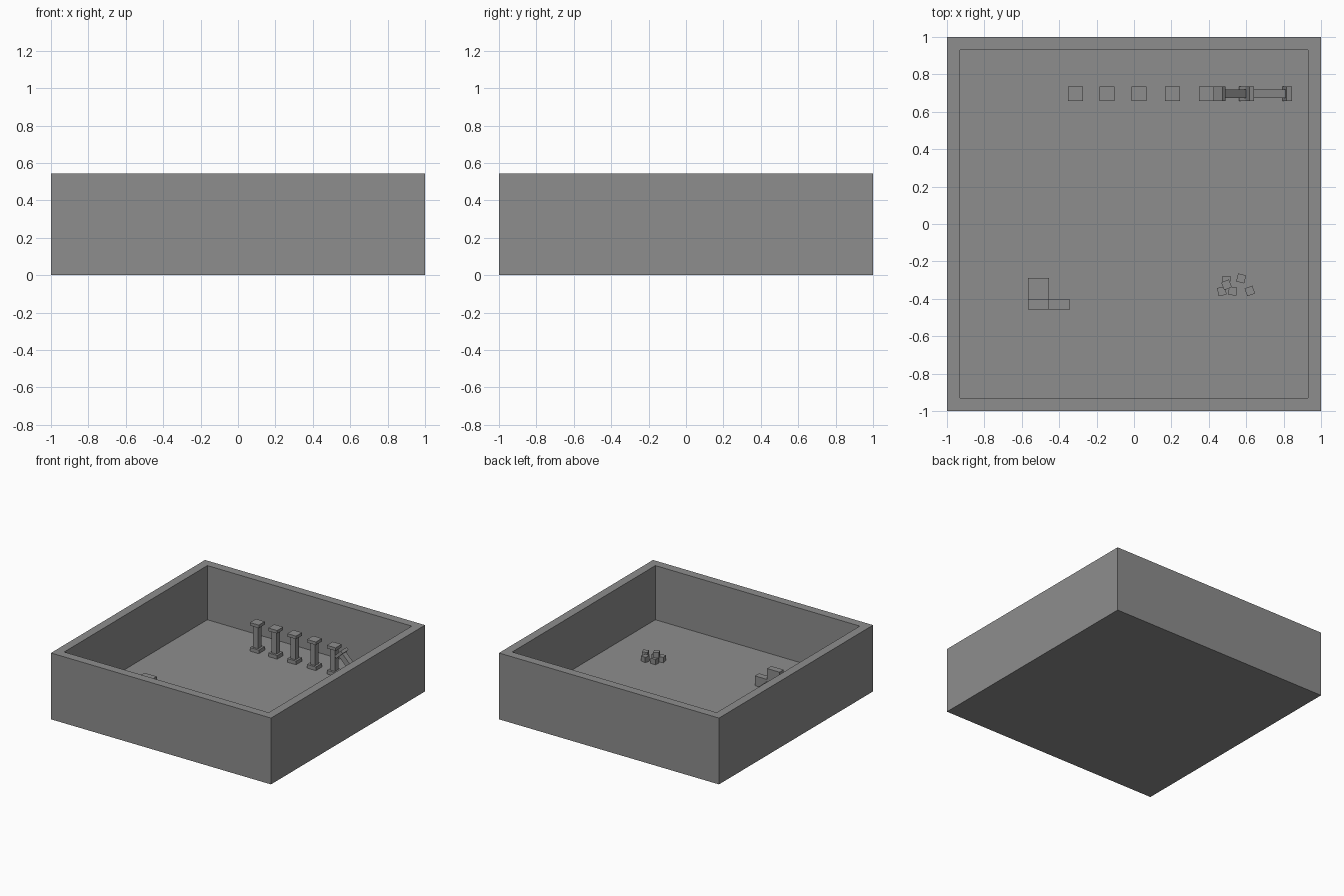
import bpy, bmesh, math
from mathutils import Matrix

if "Cube" in bpy.data.objects:
    bpy.data.objects.remove(bpy.data.objects["Cube"])

stone = bpy.data.materials.new("stone_grey")
stone.diffuse_color = (0.27, 0.27, 0.27, 1)
stone.use_nodes = True
stone.node_tree.nodes["Principled BSDF"].inputs["Base Color"].default_value = stone.diffuse_color

FLOOR = 0.10


def finish(name, bm, matrix=Matrix.Identity(4)):
    mesh = bpy.data.meshes.new(name)
    bmesh.ops.recalc_face_normals(bm, faces=bm.faces)
    bm.to_mesh(mesh)
    bm.free()
    mesh.materials.append(stone)
    ob = bpy.data.objects.new(name, mesh)
    ob.matrix_world = matrix
    bpy.context.collection.objects.link(ob)
    return ob


def add_box(bm, x0, x1, y0, y1, z0, z1):
    m = Matrix.Translation(((x0 + x1) / 2, (y0 + y1) / 2, (z0 + z1) / 2)) \
        @ Matrix.Diagonal((x1 - x0, y1 - y0, z1 - z0, 1))
    return bmesh.ops.create_cube(bm, size=1, matrix=m)


# open tray: inset the top face of a block and push it down to floor level
bm = bmesh.new()
add_box(bm, -1, 1, -1, 1, 0, 0.545)
bm.normal_update()
top = max(bm.faces, key=lambda f: f.calc_center_median().z)
bmesh.ops.inset_region(bm, faces=[top], thickness=0.1)
inner = bmesh.ops.extrude_face_region(bm, geom=[top])["geom"]
bmesh.ops.delete(bm, geom=[top], context='FACES')
for v in inner:
    if isinstance(v, bmesh.types.BMVert):
        v.co.z = FLOOR
finish("walled_courtyard", bm)


# pillar with base and cap; pivot on its lower left edge so it can lean
def pillar(name, x, lean=0):
    bm = bmesh.new()
    add_box(bm, 0, 0.08, -0.039, 0.039, 0, 0.03)
    add_box(bm, 0.0175, 0.0625, -0.0225, 0.0225, 0.03, 0.21)
    add_box(bm, 0, 0.08, -0.039, 0.039, 0.21, 0.235)
    finish(name, bm, Matrix.Translation((x, 0.697, FLOOR))
           @ Matrix.Rotation(-math.radians(lean), 4, 'Y'))


# row of standing pillars, then two toppled against each other
for i, cx in enumerate((-0.312, -0.145, 0.027, 0.207, 0.387)):
    pillar(f"standing_pillar_{i + 1}", cx - 0.04)
pillar("leaning_pillar", 0.582, 45)
pillar("fallen_pillar", 0.824, 75)

# corner ruin: tall corner with two lower arms
for name, b in {
    "ruin_tall_block": (-0.568, -0.455, -0.457, -0.404, FLOOR, 0.27),
    "ruin_side_block": (-0.455, -0.343, -0.457, -0.404, FLOOR, 0.18),
    "ruin_square_block": (-0.568, -0.455, -0.404, -0.29, FLOOR, 0.165),
}.items():
    bm = bmesh.new()
    add_box(bm, *b)
    finish(name, bm)

# pile of small rubble cubes: x, y, level, turn in degrees
S = 0.044
for i, (x, y, level, turn) in enumerate((
        (0.493, -0.300, 0, -3), (0.495, -0.325, 1, 22), (0.470, -0.360, 0, 10),
        (0.528, -0.359, 0, -4), (0.573, -0.291, 0, -14), (0.619, -0.358, 0, 20))):
    bm = bmesh.new()
    add_box(bm, -S / 2, S / 2, -S / 2, S / 2, 0, S)
    finish(f"rubble_cube_{i + 1}", bm, Matrix.Translation((x, y, FLOOR + level * S))
           @ Matrix.Rotation(math.radians(turn), 4, 'Z'))
